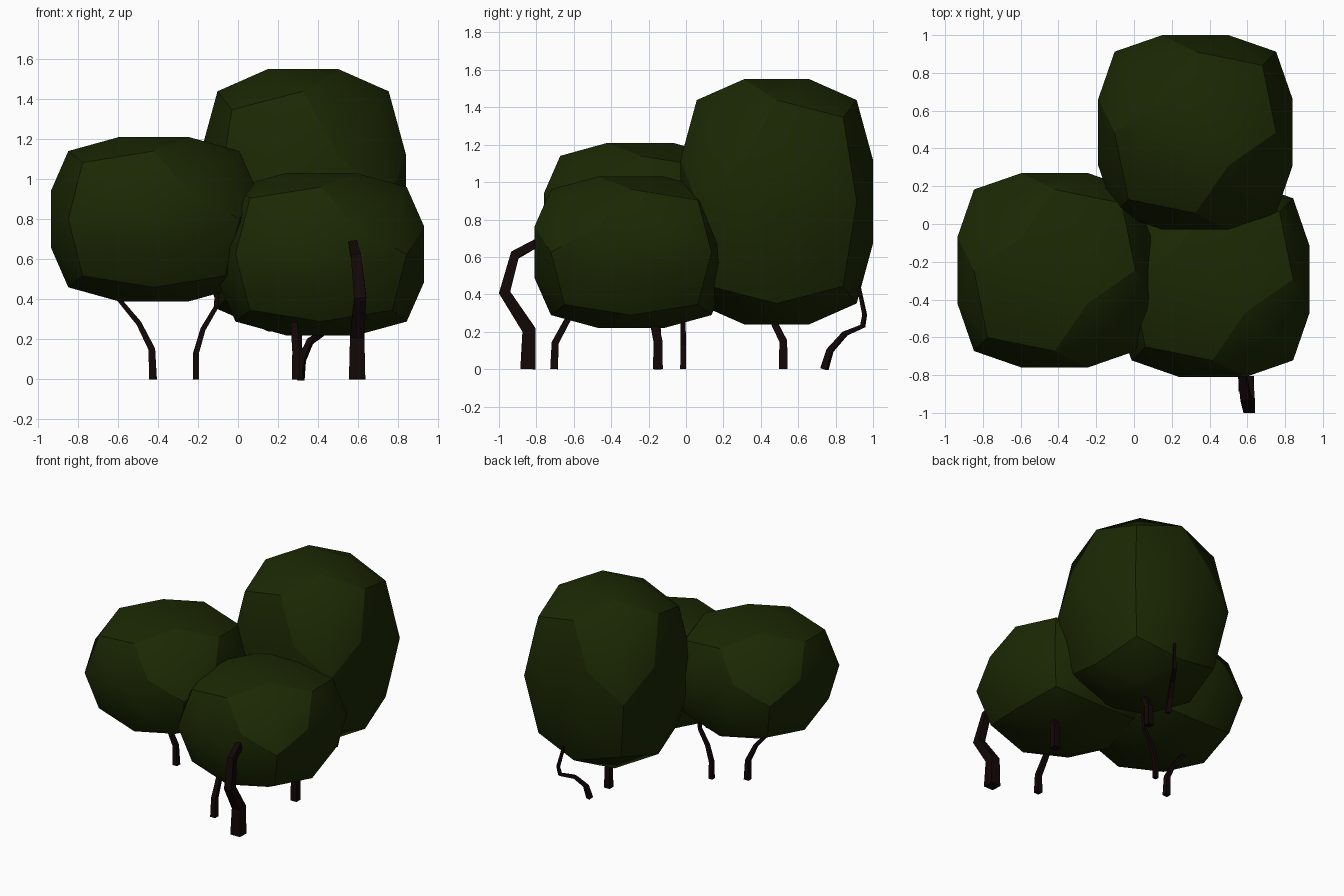
import bpy, bmesh, math
from itertools import product

if "Cube" in bpy.data.objects:
    bpy.data.objects.remove(bpy.data.objects["Cube"])


def material(name, color):
    m = bpy.data.materials.new(name)
    m.diffuse_color = (*color, 1)
    m.use_nodes = True
    m.node_tree.nodes["Principled BSDF"].inputs["Base Color"].default_value = m.diffuse_color
    return m


leaf = material("leaf_green", (0.011, 0.021, 0.001))
bark = material("bark_brown", (0.006, 0.002, 0.002))


def unit_blob():
    # Rounded cube: small square on each side, edge midpoints and corners
    pts = set()
    for a, b, c in product((-1, 1), repeat=3):
        i, e, k = 0.34, 0.83, 0.69
        pts |= {(a, b * i, c * i), (a * i, b, c * i), (a * i, b * i, c)}
        pts |= {(a * e, b * e, 0), (a * e, 0, c * e), (0, b * e, c * e)}
        pts.add((a * k, b * k, c * k))
    return sorted(pts)


def is_crease(edge, soft_corners=((1, -1, 1), (-1, 1, 1))):
    # Creases follow the cube edges, but pass around the soft corners
    a, b = (v.co for v in edge.verts)
    for s in soft_corners:
        if all(x * n > -0.01 for p in (a, b) for x, n in zip(p, s)):
            tops = [max(map(abs, p)) > 0.95 for p in (a, b)]
            mids = [min(map(abs, p)) < 0.01 for p in (a, b)]
            return any(tops) and any(mids)
    return not any(max(map(abs, p)) > 0.95 for p in (a, b))


def canopy(name, center, half):
    bm = bmesh.new()
    for p in unit_blob():
        bm.verts.new(p)
    bmesh.ops.convex_hull(bm, input=bm.verts[:])
    bmesh.ops.dissolve_limit(bm, angle_limit=0.02, verts=bm.verts[:], edges=bm.edges[:])
    bmesh.ops.recalc_face_normals(bm, faces=bm.faces[:])
    for f in bm.faces:
        f.smooth = True
    for e in bm.edges:
        e.smooth = not is_crease(e)
    for v in bm.verts:
        v.co = [c + h * x for c, h, x in zip(center, half, v.co)]
    me = bpy.data.meshes.new(name)
    bm.to_mesh(me)
    bm.free()
    me.materials.append(leaf)
    bpy.context.collection.objects.link(bpy.data.objects.new(name, me))


def trunk(name, r0, r1, path):
    # Tapered, square-sided trunk following a bent path (r = half width)
    cu = bpy.data.curves.new(name, 'CURVE')
    cu.dimensions = '3D'
    cu.bevel_depth = math.sqrt(2)
    cu.bevel_resolution = 0
    cu.use_fill_caps = True
    sp = cu.splines.new('POLY')
    sp.points.add(len(path) - 1)
    sp.use_smooth = False
    for n, (pt, co) in enumerate(zip(sp.points, path)):
        pt.co = (*co, 1)
        pt.tilt = math.pi / 4
        pt.radius = r0 + (r1 - r0) * n / (len(path) - 1)
    cu.materials.append(bark)
    bpy.context.collection.objects.link(bpy.data.objects.new(name, cu))


# Leaf canopies
canopy("left_canopy", (-0.42, -0.245, 0.80), (0.515, 0.515, 0.41))
canopy("right_canopy", (0.415, -0.293, 0.625), (0.515, 0.517, 0.405))
canopy("back_canopy", (0.325, 0.485, 0.895), (0.515, 0.515, 0.655))

# Trunks
trunk("front_trunk", 0.041, 0.02, [(0.595, -0.845, 0), (0.595, -0.84, 0.21), (0.61, -0.97, 0.41),
                                   (0.59, -0.915, 0.61), (0.57, -0.77, 0.69)])
trunk("right_trunk_front", 0.021, 0.014, [(0.29, -0.705, 0), (0.29, -0.70, 0.14),
                                          (0.28, -0.63, 0.27), (0.29, -0.58, 0.36)])
trunk("right_trunk_back", 0.026, 0.02, [(0.60, -0.15, 0), (0.60, -0.15, 0.15),
                                        (0.59, -0.175, 0.27), (0.57, -0.20, 0.36)])
trunk("left_trunk_inner", 0.016, 0.01, [(-0.21, -0.015, 0), (-0.21, -0.015, 0.13), (-0.175, -0.015, 0.25),
                                        (-0.11, -0.015, 0.36), (-0.10, -0.02, 0.50)])
trunk("left_trunk_outer", 0.02, 0.01, [(-0.425, -0.15, 0), (-0.43, -0.15, 0.15),
                                       (-0.495, -0.15, 0.28), (-0.62, -0.17, 0.43)])
trunk("back_trunk", 0.024, 0.015, [(0.30, 0.52, 0), (0.30, 0.52, 0.15),
                                   (0.30, 0.47, 0.25), (0.31, 0.44, 0.36)])
trunk("back_trunk_thin", 0.018, 0.008, [(0.31, 0.74, 0), (0.32, 0.77, 0.10), (0.36, 0.85, 0.19),
                                        (0.42, 0.945, 0.23), (0.43, 0.955, 0.29), (0.40, 0.92, 0.46)])
